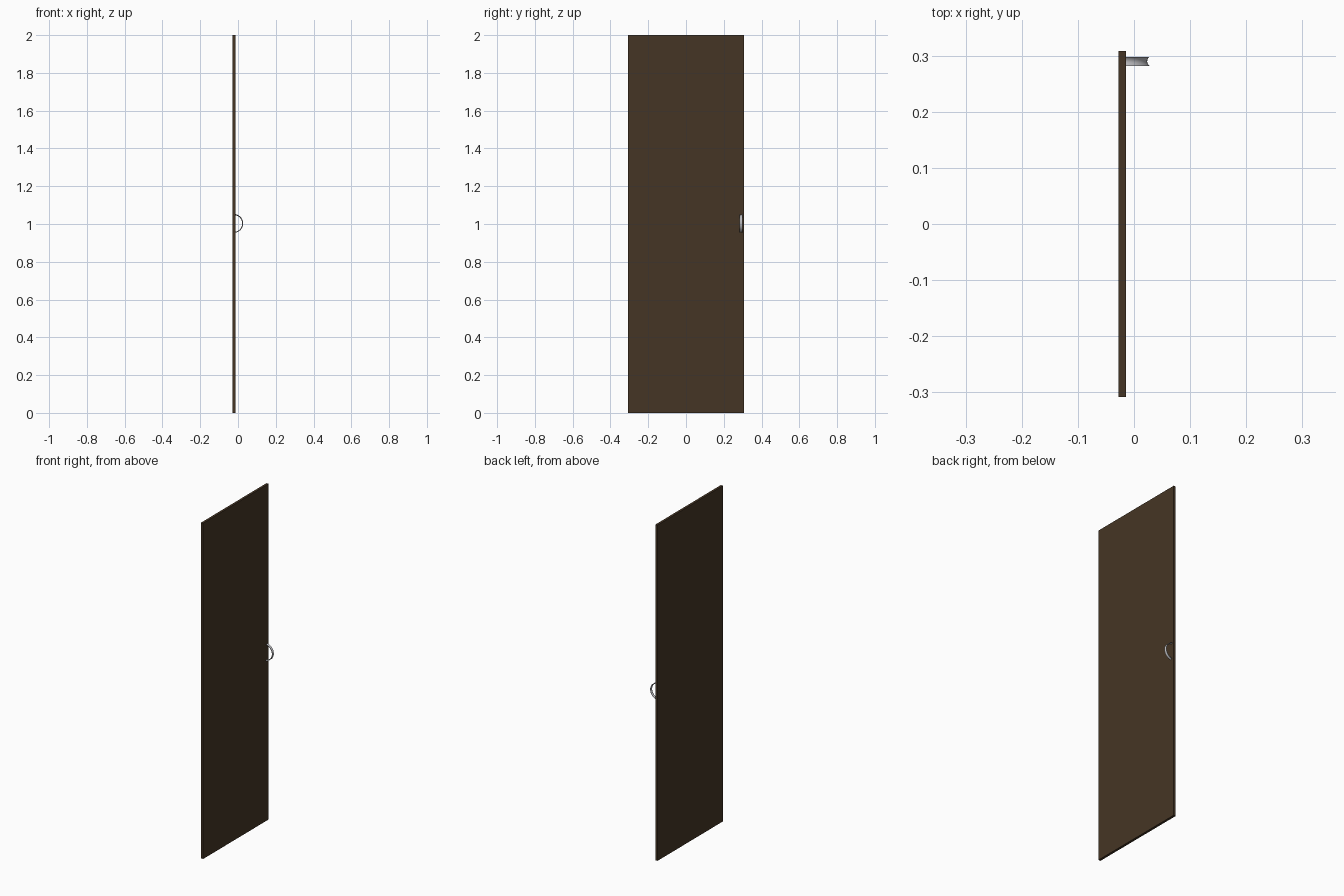
import bpy, bmesh, math

if "Cube" in bpy.data.objects:
    bpy.data.objects.remove(bpy.data.objects["Cube"])


def make_material(name, color):
    mat = bpy.data.materials.new(name)
    mat.diffuse_color = color
    mat.use_nodes = True
    mat.node_tree.nodes["Principled BSDF"].inputs["Base Color"].default_value = mat.diffuse_color
    return mat


# Door panel: one flat slab
bpy.ops.mesh.primitive_cube_add(size=1, location=(-0.021, 0, 1))
panel = bpy.context.object
panel.name = "door_panel"
panel.scale = (0.014, 0.616, 2)
bpy.ops.object.transform_apply(location=False, rotation=False, scale=True)
panel.data.materials.append(make_material("dark_wood", (0.06, 0.036, 0.018, 1)))

# Pull handle: thin band with a hollowed outer face, swept through a half circle
HALF_W, STEPS, ACROSS = 0.008, 32, 8
outer, inner = [], []
for i in range(ACROSS + 1):
    t = -1 + 2 * i / ACROSS
    dip = 0.004 * (1 - t * t)
    outer.append((t * HALF_W, 0.0500 - dip))
    inner.append((t * HALF_W, 0.0485 - dip))
profile = outer + inner[::-1]

bm = bmesh.new()
rings = []
for s in range(STEPS + 1):
    a = -math.pi / 2 + math.pi * s / STEPS
    rings.append([bm.verts.new((-0.0225 + r * math.cos(a), 0.29 + w, 1.003 + r * math.sin(a)))
                  for w, r in profile])
n = len(profile)
for r0, r1 in zip(rings, rings[1:]):
    for k in range(n):
        bm.faces.new((r0[k], r0[(k + 1) % n], r1[(k + 1) % n], r1[k]))
bm.faces.new(rings[0])
bm.faces.new(rings[-1][::-1])
bmesh.ops.recalc_face_normals(bm, faces=bm.faces)
mesh = bpy.data.meshes.new("pull_handle")
bm.to_mesh(mesh)
bm.free()
handle = bpy.data.objects.new("pull_handle", mesh)
bpy.context.collection.objects.link(handle)
mesh.materials.append(make_material("metal", (0.5, 0.5, 0.52, 1)))

bpy.ops.object.select_all(action='DESELECT')
handle.select_set(True)
bpy.context.view_layer.objects.active = handle
bpy.ops.object.shade_smooth_by_angle(angle=math.radians(40))
